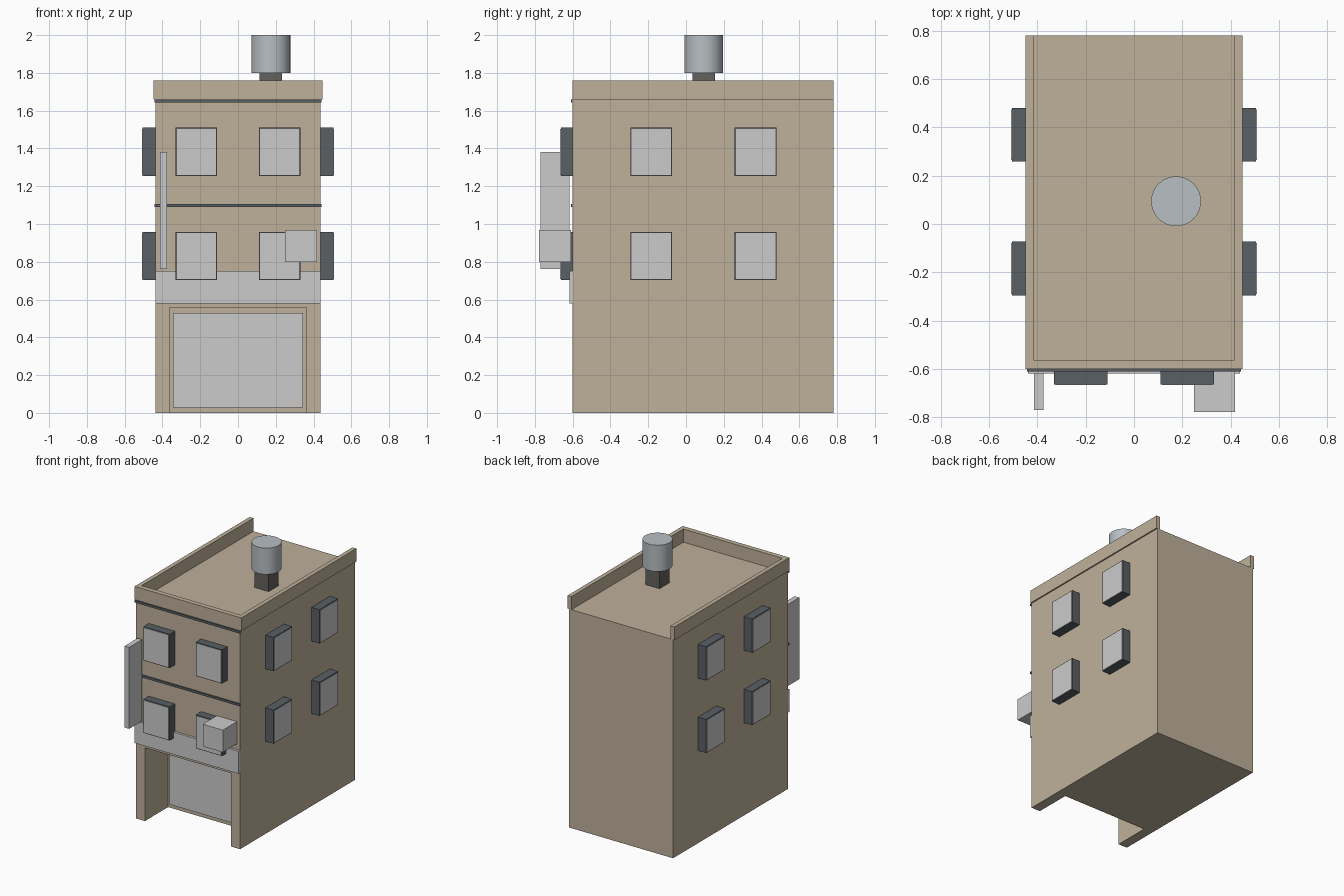
import bpy, bmesh, math
from mathutils import Vector

if "Cube" in bpy.data.objects:
    bpy.data.objects.remove(bpy.data.objects["Cube"])


def material(name, rgb):
    m = bpy.data.materials.new(name)
    m.diffuse_color = (*rgb, 1)
    m.use_nodes = True
    m.node_tree.nodes["Principled BSDF"].inputs["Base Color"].default_value = m.diffuse_color
    return m


BROWN = material("tan_wall", (0.52, 0.44, 0.33))
DARK = material("dark_trim", (0.10, 0.115, 0.13))
STAND = material("dark_stand", (0.13, 0.12, 0.11))
STEEL = material("tank_steel", (0.48, 0.52, 0.55))


def add_object(name, bm, mat=None):
    bmesh.ops.recalc_face_normals(bm, faces=bm.faces)
    me = bpy.data.meshes.new(name)
    bm.to_mesh(me)
    bm.free()
    ob = bpy.data.objects.new(name, me)
    bpy.context.collection.objects.link(ob)
    if mat:
        me.materials.append(mat)
    return ob


def box(name, x, y, z, mat=None):
    """Box from (min, max) ranges."""
    bm = bmesh.new()
    bmesh.ops.create_cube(bm, size=1)
    for v in bm.verts:
        v.co = Vector(r[0] if c < 0 else r[1] for c, r in zip(v.co, (x, y, z)))
    return add_object(name, bm, mat)


def prism(name, outline, z0, z1, mat=None):
    """Plan outline extruded upwards."""
    bm = bmesh.new()
    face = bm.faces.new([bm.verts.new((x, y, z0)) for x, y in outline])
    res = bmesh.ops.extrude_face_region(bm, geom=[face])
    for v in res["geom"]:
        if isinstance(v, bmesh.types.BMVert):
            v.co.z = z1
    return add_object(name, bm, mat)


W, FRONT, BACK, ROOF = 0.4375, -0.6, 0.78, 1.66

# main block with the shop entrance cut into it
body = box("building_body", (-W, W), (FRONT, BACK), (0, ROOF), BROWN)
cutter = box("recess_cutter", (-0.362, 0.362), (-0.8, -0.322), (-0.2, 0.557))
cutter.hide_render = True
mod = body.modifiers.new("shop_recess", "BOOLEAN")
mod.operation, mod.solver, mod.object = "DIFFERENCE", "EXACT", cutter
bpy.context.view_layer.objects.active = body
bpy.ops.object.modifier_apply(modifier=mod.name)
bpy.data.objects.remove(cutter)

# parapet, open at the back
o, i = 0.448, 0.416
prism("parapet", [(-o, BACK), (-o, FRONT), (o, FRONT), (o, BACK),
                  (i, BACK), (i, -0.563), (-i, -0.563), (-i, BACK)],
      ROOF, 1.76, BROWN)

# shop front, sign band and ledges
box("shop_window", (-0.345, 0.345), (-0.33, -0.322), (0.028, 0.53))
box("sign_band", (-W, W), (-0.618, FRONT), (0.58, 0.75))
for n, z in (("lower", 1.09), ("upper", 1.643)):
    box(n + "_ledge", (-0.443, 0.443), (-0.61, FRONT), (z, z + 0.017), DARK)

# windows: dark box with a thin pane on its outer face
B = 0.006
for floor, (z0, z1) in enumerate(((0.703, 0.958), (1.253, 1.51)), 1):
    for s, side in ((-1, "left"), (1, "right")):
        xs = sorted((s * 0.11, s * 0.33))
        box(f"front_{side}_window_frame_{floor}", xs, (-0.663, FRONT), (z0, z1), DARK)
        box(f"front_{side}_window_pane_{floor}", (xs[0] + B, xs[1] - B),
            (-0.666, -0.66), (z0 + B, z1 - B))
        for k, y0 in enumerate((-0.295, 0.258), 1):
            box(f"{side}_window_frame_{floor}_{k}", sorted((s * W, s * 0.505)),
                (y0, y0 + 0.222), (z0, z1), DARK)
            box(f"{side}_window_pane_{floor}_{k}", sorted((s * 0.5, s * 0.508)),
                (y0 + B, y0 + 0.222 - B), (z0 + B, z1 - B))

# fixtures projecting from the front
box("blade_sign", (-0.413, -0.375), (-0.77, -0.617), (0.762, 1.382))
box("air_unit", (0.248, 0.417), (-0.777, -0.608), (0.798, 0.967))

# roof tank on a square stand
box("tank_stand", (0.115, 0.234), (0.034, 0.153), (ROOF, 1.8), STAND)
bm = bmesh.new()
bmesh.ops.create_cone(bm, cap_ends=True, segments=32, radius1=0.103, radius2=0.103, depth=0.2)
bmesh.ops.translate(bm, verts=bm.verts, vec=(0.174, 0.094, 1.9))
tank = add_object("roof_tank", bm, STEEL)
tank.select_set(True)
bpy.context.view_layer.objects.active = tank
bpy.ops.object.shade_smooth_by_angle(angle=math.radians(30))
